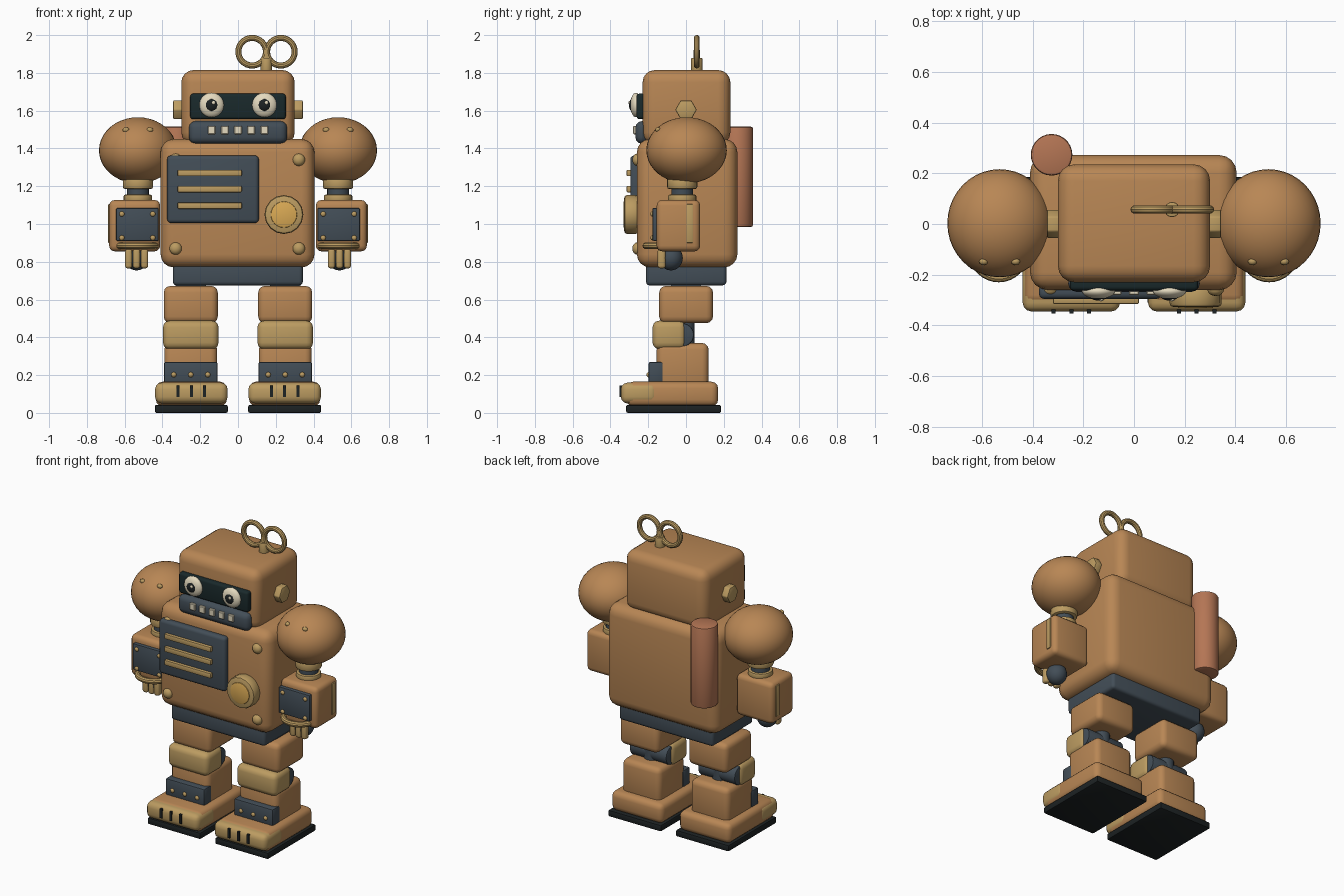
import bpy, bmesh, math
from mathutils import Matrix, Vector

if "Cube" in bpy.data.objects:
    bpy.data.objects.remove(bpy.data.objects["Cube"])


def mat(name, rgb):
    m = bpy.data.materials.new(name)
    m.diffuse_color = (*rgb, 1)
    m.use_nodes = True
    m.node_tree.nodes["Principled BSDF"].inputs["Base Color"].default_value = m.diffuse_color
    return m


COPPER = mat("copper", (0.48, 0.24, 0.09))
BRASS = mat("brass", (0.50, 0.33, 0.12))
STEEL = mat("dark_steel", (0.055, 0.075, 0.095))
BLACK = mat("black", (0.012, 0.016, 0.017))
GLASS = mat("visor_glass", (0.01, 0.022, 0.024))
CREAM = mat("cream", (0.78, 0.70, 0.52))
AMBER = mat("amber", (0.70, 0.40, 0.09))
RED = mat("red_copper", (0.46, 0.18, 0.09))


def finish(name, bm, m, bevel=0, seg=3):
    me = bpy.data.meshes.new(name)
    if bevel:
        sharp = [e for e in bm.edges if e.calc_face_angle(0) > math.radians(50)]
        bmesh.ops.bevel(bm, geom=sharp, offset=bevel, segments=seg, profile=0.5, affect='EDGES')
    bm.to_mesh(me)
    bm.free()
    me.materials.append(m)
    me.shade_smooth()
    me.set_sharp_from_angle(angle=math.radians(35))
    o = bpy.data.objects.new(name, me)
    bpy.context.collection.objects.link(o)
    return o


def box(name, x, y, z, m, bevel=0.0, seg=3):
    """Rounded box from (min, max) ranges."""
    bm = bmesh.new()
    size = Matrix.Diagonal((x[1] - x[0], y[1] - y[0], z[1] - z[0], 1))
    mid = Matrix.Translation((sum(x) / 2, sum(y) / 2, sum(z) / 2))
    bmesh.ops.create_cube(bm, size=1, matrix=mid @ size)
    return finish(name, bm, m, bevel, seg)


def cyl(name, c, r, depth, m, axis='Z', n=24, bevel=0.0, turn=0.0):
    rot = {'Z': Matrix(), 'X': Matrix.Rotation(math.pi / 2, 4, 'Y'),
           'Y': Matrix.Rotation(math.pi / 2, 4, 'X')}[axis]
    bm = bmesh.new()
    bmesh.ops.create_cone(bm, cap_ends=True, segments=n, radius1=r, radius2=r, depth=depth,
                          matrix=Matrix.Translation(c) @ rot @ Matrix.Rotation(turn, 4, 'Z'))
    return finish(name, bm, m, bevel, 2)


def ball(name, c, r, m, n=16):
    bm = bmesh.new()
    r = r if isinstance(r, tuple) else (r, r, r)
    bmesh.ops.create_uvsphere(bm, u_segments=n * 2, v_segments=n, radius=1,
                              matrix=Matrix.Translation(c) @ Matrix.Diagonal((*r, 1)))
    return finish(name, bm, m)


def ring(name, c, R, r, m, upright=False, n=32, k=10):
    bm = bmesh.new()
    rows = []
    for i in range(n):
        a = 2 * math.pi * i / n
        row = []
        for j in range(k):
            b = 2 * math.pi * j / k
            d = R + r * math.cos(b)
            p = Vector((d * math.cos(a), d * math.sin(a), r * math.sin(b)))
            if upright:
                p = Vector((p.x, -p.z, p.y))
            row.append(bm.verts.new(p + Vector(c)))
        rows.append(row)
    for i in range(n):
        for j in range(k):
            p, q = rows[i], rows[(i + 1) % n]
            bm.faces.new((p[j], q[j], q[(j + 1) % k], p[(j + 1) % k]))
    return finish(name, bm, m)


def span(c, half):
    return (c - half, c + half)


# Head, visor and mouth
box("head", (-0.30, 0.30), (-0.23, 0.235), (1.42, 1.815), COPPER, 0.065, 4)
box("visor", (-0.253, 0.253), (-0.262, -0.2), (1.555, 1.69), GLASS, 0.015)
box("mouth_plate", (-0.26, 0.26), (-0.268, -0.2), (1.425, 1.545), STEEL, 0.035)
for i in range(5):
    box("tooth", span((i - 2) * 0.07, 0.02), (-0.28, -0.25), (1.475, 1.52), CREAM, 0.004, 1)
for s in (-1, 1):
    x = s * 0.14
    ball("eye", (x, -0.265, 1.63), (0.065, 0.03, 0.065), CREAM)
    ball("pupil", (x, -0.284, 1.63), (0.034, 0.018, 0.034), BLACK, 10)
    ball("eye_glint", (x + 0.01, -0.299, 1.642), (0.01, 0.006, 0.01), CREAM, 6)
    cyl("ear_bolt", (s * 0.315, 0, 1.605), 0.057, 0.056, BRASS, 'X', 6, 0.006)

# Wind-up key
cyl("key_collar", (0.15, 0.057, 1.835), 0.03, 0.09, BRASS, 'Z', 16, 0.005)
cyl("key_stem", (0.15, 0.057, 1.875), 0.017, 0.09, BRASS, 'Z', 12)
for x in (0.075, 0.227):
    ring("key_loop", (x, 0.057, 1.912), 0.073, 0.016, BRASS, True)

# Torso and waist
box("torso", (-0.41, 0.405), (-0.26, 0.272), (0.77, 1.45), COPPER, 0.07, 4)
box("waist", (-0.345, 0.343), (-0.212, 0.214), (0.675, 0.80), STEEL, 0.02)
box("chest_panel", (-0.375, 0.11), (-0.295, -0.24), (1.005, 1.363), STEEL, 0.02)
for z in (1.27, 1.185, 1.097):
    box("chest_slat", (-0.32, 0.02), (-0.315, -0.28), span(z, 0.017), BRASS, 0.006, 2)
cyl("gauge_rim", (0.243, -0.29, 1.05), 0.103, 0.074, BRASS, 'Y', 16, 0.015)
cyl("gauge_face", (0.243, -0.31, 1.05), 0.07, 0.044, AMBER, 'Y', 24, 0.006)
for x in (-0.33, 0.322):
    for z in (0.87, 1.34):
        ball("torso_rivet", (x, -0.257, z), (0.033, 0.027, 0.033), BRASS, 8)

# Back tank
cyl("back_tank", (-0.325, 0.273, 1.25), 0.082, 0.53, RED, 'Z', 28, 0.01)

for s in (-1, 1):
    # Shoulder and elbow
    x = s * 0.53
    ball("shoulder", (x, 0.003, 1.39), (0.206, 0.213, 0.175), COPPER, 20)
    for d in (-0.063, 0.063):
        ball("shoulder_rivet", (x + d, -0.148, 1.498), (0.018, 0.014, 0.014), BRASS, 6)
    cyl("arm_cuff", (x, -0.02, 1.215), 0.08, 0.06, BRASS, 'Z', 24, 0.012)
    cyl("elbow", (x, -0.02, 1.16), 0.058, 0.12, STEEL, 'Z', 20)
    cyl("elbow_collar", (x, -0.02, 1.135), 0.075, 0.04, BRASS, 'Z', 24, 0.008)

    # Forearm
    fx = s * 0.547
    box("forearm", span(fx, 0.135), (-0.155, 0.075), (0.855, 1.127), COPPER, 0.03)
    px = s * 0.533
    box("forearm_panel", span(px, 0.113), (-0.178, -0.13), (0.91, 1.085), STEEL, 0.008, 2)
    for d in (-0.082, 0.082):
        for z in (0.927, 1.053):
            ball("forearm_rivet", (px + d, -0.178, z), (0.014, 0.01, 0.014), BRASS, 6)
    box("forearm_strip", span(s * 0.675, 0.013), (0.002, 0.038), (0.90, 1.105), BRASS, 0.005, 2)

    # Hand
    ring("wrist_ring", (px, -0.112, 0.885), 0.1, 0.018, BRASS)
    ball("palm", (s * 0.537, -0.08, 0.82), (0.062, 0.063, 0.066), STEEL, 12)
    for d in (-0.042, 0, 0.042):
        box("finger", span(s * 0.537 + d, 0.019), (-0.15, -0.108), (0.765, 0.87), BRASS, 0.014)

    # Leg
    lx = s * 0.25
    box("thigh", span(lx, 0.143), (-0.142, 0.143), (0.475, 0.672), COPPER, 0.035)
    box("hip_post", span(lx, 0.08), (-0.08, 0.08), (0.64, 0.70), STEEL)
    cyl("knee_joint", (lx, -0.02, 0.413), 0.062, 0.27, STEEL, 'X', 24, 0.008)
    cyl("knee_post", (lx, -0.005, 0.42), 0.05, 0.16, STEEL, 'Z', 20)
    box("knee_cap", span(lx, 0.135 + 0.012), (-0.177, 0.0), (0.337, 0.488), BRASS, 0.035)
    box("shin", span(lx, 0.14), (-0.155, 0.12), (0.13, 0.37), COPPER, 0.035)
    box("ankle_guard", span(lx, 0.142), (-0.198, -0.122), (0.15, 0.27), STEEL, 0.01, 2)
    for d in (-0.09, 0, 0.09):
        ball("ankle_rivet", (lx + d, -0.198, 0.202), (0.014, 0.011, 0.014), BRASS, 6)

    # Foot
    ox = s * 0.247
    box("foot", span(ox, 0.188), (-0.315, 0.17), (0.035, 0.165), COPPER, 0.035)
    box("toe_cap", span(ox, 0.192), (-0.345, -0.15), (0.05, 0.16), BRASS, 0.035)
    for d in (-0.07, 0, 0.07):
        box("toe_slot", span(ox + d, 0.008), (-0.352, -0.33), (0.085, 0.145), BLACK)
    box("sole", span(ox, 0.193), (-0.317, 0.185), (0.0, 0.042), BLACK, 0.008, 2)
